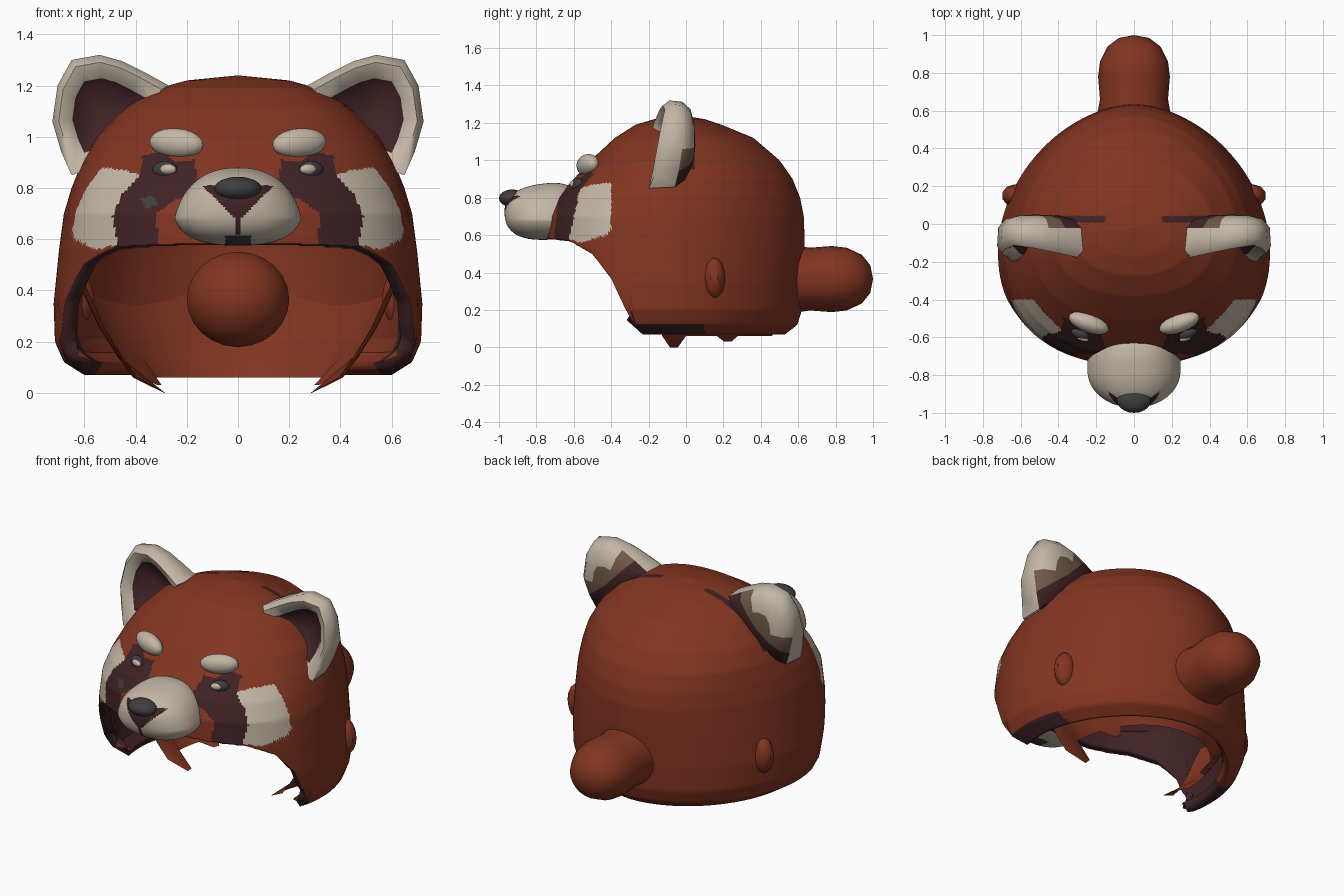
import bpy, bmesh, math
from mathutils import Vector, Matrix

if "Cube" in bpy.data.objects:
    bpy.data.objects.remove(bpy.data.objects["Cube"])


def mat(name, col):
    m = bpy.data.materials.new(name)
    m.diffuse_color = (*col, 1)
    m.use_nodes = True
    m.node_tree.nodes["Principled BSDF"].inputs["Base Color"].default_value = m.diffuse_color
    return m


RED = mat("rust red fur", (0.225, 0.035, 0.015))
CREAM = mat("cream fur", (0.55, 0.47, 0.38))
DARK = mat("dark brown fur", (0.050, 0.016, 0.018))
CHAR = mat("charcoal", (0.050, 0.047, 0.047))
TAUPE = mat("taupe fur", (0.16, 0.10, 0.066))
MATS = [RED, CREAM, DARK, CHAR, TAUPE]


def finish(name, bm, mats, angle=40):
    bmesh.ops.recalc_face_normals(bm, faces=bm.faces)
    me = bpy.data.meshes.new(name)
    bm.to_mesh(me)
    bm.free()
    ob = bpy.data.objects.new(name, me)
    bpy.context.collection.objects.link(ob)
    for m in mats:
        me.materials.append(m)
    bpy.ops.object.select_all(action='DESELECT')
    ob.select_set(True)
    bpy.context.view_layer.objects.active = ob
    bpy.ops.object.shade_smooth_by_angle(angle=math.radians(angle))
    return ob


def blob(name, loc, rad, mats, rz=0, ry=0, seg=20, rings=12):
    bm = bmesh.new()
    M = (Matrix.Translation(loc) @ Matrix.Rotation(rz, 4, 'Z') @ Matrix.Rotation(ry, 4, 'Y')
         @ Matrix.Diagonal((*rad, 1)))
    bmesh.ops.create_uvsphere(bm, u_segments=seg, v_segments=rings, radius=1, matrix=M)
    return finish(name, bm, mats)


def lerp_table(tab, x):
    for a, b in zip(tab, tab[1:]):
        if x <= b[0]:
            t = max(0, (x - a[0]) / (b[0] - a[0]))
            return [p + (q - p) * t for p, q in zip(a, b)]
    return list(tab[-1])


def inside(x, z, poly):
    hit = False
    for (x1, z1), (x2, z2) in zip(poly, poly[1:] + poly[:1]):
        if (z1 > z) != (z2 > z) and x < x1 + (z - z1) * (x2 - x1) / (z2 - z1):
            hit = not hit
    return hit


def loft(bm, rings):
    """Skin closed rings; a ring of one vertex is a pole."""
    for a, b in zip(rings, rings[1:]):
        n = max(len(a), len(b))
        for i in range(n):
            j = (i + 1) % n
            q = [a[i % len(a)], a[j % len(a)], b[j % len(b)], b[i % len(b)]]
            bm.faces.new(list(dict.fromkeys(q)))


# hood: z, half width, front y, back y, y of the widest point
PROFILE = [(1.24, 0, -.02, -.02, -.02), (1.22, .2, -.17, .1, -.04), (1.19, .31, -.27, .19, -.05),
           (1.12, .43, -.38, .36, -.05), (1.0, .55, -.51, .5, -.06), (.9, .61, -.6, .57, -.08),
           (.8, .65, -.69, .61, -.12), (.7, .68, -.74, .63, -.15), (.55, .70, -.75, .635, -.15),
           (.35, .72, -.74, .63, -.14), (.2, .715, -.72, .62, -.13), (.12, .68, -.7, .595, -.12),
           (.07, .6, -.62, .53, -.1)]
# lower edge of the hood in side view: y, z
EDGE = [(-.8, .59), (-.62, .57), (-.5, .5), (-.4, .37), (-.33, .22), (-.25, .07), (1, .07)]
path, d = [], 0
for k, row in enumerate(PROFILE):
    if k:
        d += math.hypot(row[0] - PROFILE[k - 1][0], row[1] - PROFILE[k - 1][1])
    path.append((d, *row))


def hood_point(s, a):
    _, z, w, yf, yb, ym = lerp_table(path, s)
    sx, cy = math.sin(a), math.cos(a)
    p = 2.3 if cy > 0 else 1.85          # fuller cheeks, slimmer back
    k = (abs(sx) ** p + abs(cy) ** p) ** (-1 / p)
    return Vector((w * k * sx, ym - k * cy * ((ym - yf) if cy > 0 else (yb - ym)), z))


N, ROWS = 320, 130
bm = bmesh.new()
ends = []
for i in range(N):
    a = 2 * math.pi * i / N
    s = 0.3
    while s < d:
        p = hood_point(s, a)
        if p.z <= lerp_table(EDGE, p.y)[1]:
            break
        s += 0.004
    ends.append(min(s, d))
rings = [[bm.verts.new(hood_point(0, 0))]]
for r in range(1, ROWS + 1):
    rings.append([bm.verts.new(hood_point(ends[i] * r / ROWS, 2 * math.pi * i / N))
                  for i in range(N)])
loft(bm, rings)
hood = finish("hood", bm, MATS, 50)
if hood.data.polygons[0].normal.z < 0:
    hood.data.flip_normals()
mod = hood.modifiers.new("thickness", 'SOLIDIFY')
mod.thickness, mod.offset, mod.material_offset_rim = 0.06, -1, 2
bpy.ops.object.modifier_apply(modifier=mod.name)

# face markings, drawn for the right half
CHEEK = [(.38, .85), (.44, .87), (.52, .88), (.6, .86), (.64, .78), (.66, .7), (.64, .6), (.55, .56),
         (.47, .58), (.49, .69), (.45, .78)]
BAND = [(.17, .91), (.25, .9), (.28, .94), (.37, .93), (.39, .85), (.46, .78), (.5, .69),
        (.48, .55), (.31, .55), (.32, .7), (.25, .75), (.15, .8)]
SPOT = [(-.38, .76), (-.33, .77), (-.31, .74), (-.36, .72)]
for f in hood.data.polygons:
    c, n = f.center, f.normal
    out = n.dot(c - Vector((0, -.05, .5))) > 0
    if f.material_index == 2:
        f.material_index = 2 if c.y < 0.1 else 0
    elif out:
        if c.y < -.3:
            x = abs(c.x)
            f.material_index = (3 if inside(c.x, c.z, SPOT) else
                                1 if inside(x, c.z, CHEEK) and c.y < -.4 else
                                2 if inside(x, c.z, BAND) else 0)
        if c.z < .13 and c.y < .1:
            f.material_index = 2
        if c.z > .95 and abs(c.y - .025) < .018 and abs(c.x) > .15:
            f.material_index = 2
    elif c.y < .05:
        f.material_index = 2

# muzzle, a blunt box-like ball with nose patch and mouth line
bm = bmesh.new()
bmesh.ops.create_uvsphere(bm, u_segments=128, v_segments=96, radius=1)
for v in bm.verts:
    x, y, z = v.co
    k = (abs(x) ** 2.5 + abs(y) ** 2.5 + abs(z) ** 2.5) ** (-1 / 2.5)
    x, y, z = x * k, y * k, z * k
    taper = 1 - .24 * max(-.3, z) - .15 * max(0, -y) ** 2
    v.co = (x * .235 * taper, -.765 + y * .205, .725 + z * .15 + .025 * y * max(z, 0))
for f in bm.faces:
    c = f.calc_center_median()
    x = abs(c.x)
    if c.y < -.8:
        if .68 < c.z < .81 and x < .1 * (c.z - .67) / .1:
            f.material_index = 1
        elif .62 < c.z < .7 and x < .009:
            f.material_index = 1
        elif c.z < .615 and x < .05:
            f.material_index = 2
finish("muzzle", bm, [CREAM, DARK, CHAR])
blob("nose", (0, -.93, .797), (.092, .07, .047), [CHAR])

# tail stub, turned about the y axis and passing through the back wall
bm = bmesh.new()
rings = []
for y, r in [(1, 0), (.985, .08), (.94, .14), (.86, .18), (.78, .19), (.66, .18), (.55, .2),
             (.47, .2), (.4, .17), (.35, .12), (.32, .06), (.31, 0)]:
    rings.append([bm.verts.new((r * math.cos(t * math.pi / 12), y,
                                .365 + r * .93 * math.sin(t * math.pi / 12)))
                  for t in range(24 if r else 1)])
loft(bm, rings)
finish("tail", bm, [RED])

# bowl-shaped lining inside the hood, open to the front, with a ragged lower edge
bm = bmesh.new()
rows = []
for z, rx, ry in [(.46, .64, .56), (.4, .61, .56), (.25, .54, .53), (.14, .47, .5), (.06, .41, .46)]:
    row = []
    for i in range(41):
        a = math.radians(-16 + 212 * i / 40)
        tip = min(i, 40 - i)
        drop = (.06 if tip in (1, 2) else .03 if tip in (8, 9) else 0) if z < .1 else 0
        row.append(bm.verts.new(((rx - 2 * drop) * math.cos(a), ry * math.sin(a), z - drop)))
    rows.append(row)
for a, b in zip(rows, rows[1:]):
    for i in range(40):
        bm.faces.new((a[i], a[i + 1], b[i + 1], b[i]))
finish("lining", bm, [RED])

# ear outline in front view, and rings from cup centre over the rim to the back
EAR = [(.27, 1.2), (.36, 1.25), (.45, 1.295), (.54, 1.32), (.65, 1.30), (.705, 1.2), (.725, 1.06),
       (.69, .94), (.65, .85), (.56, .88), (.42, 1.0), (.3, 1.12)]
# scale, y, material of the band that starts here
EAR_RINGS = [(0, -.04, 2), (.45, -.045, 2), (.62, -.07, 1), (.68, -.09, 1), (.88, -.11, 1),
             (1, -.07, 1), (.97, -.02, 1), (.8, .025, 4), (.45, .045, 4), (0, .05, 4)]
for side, s in (("right", 1), ("left", -1)):
    bm = bmesh.new()
    rings = []
    for k, y, _ in EAR_RINGS:
        pts = []
        for x, z in (EAR if k else EAR[:1]):
            px, pz = .52 + (x - .52) * k, 1.08 + (z - 1.08) * k
            lean = .2 * math.hypot(px - .62, pz - 1.28) if y < -.04 else 0
            lean += .25 * max(0, 1.02 - pz) if y > -.08 else 0
            pts.append(bm.verts.new((s * px, y - lean, pz)))
        rings.append(pts)
    loft(bm, rings)
    bm.faces.ensure_lookup_table()
    for i, f in enumerate(bm.faces):
        m = EAR_RINGS[i // len(EAR)][2]
        c = f.calc_center_median()
        if i // len(EAR) >= 6:
            height = c.z + .85 * abs(c.x)
            m = 2 if height < 1.53 else 4 if height < 1.62 else 1
        f.material_index = m
    finish(side + "_ear", bm, MATS, 50)

    # brow tuft, eye with glint, side nub
    blob(side + "_brow", (s * .24, -.525, .975), (.112, .05, .058), [CREAM], rz=s * .35, ry=-s * .08)
    blob(side + "_eye", (s * .285, -.58, .87), (.052, .03, .035), [CHAR], rz=s * .4)
    blob(side + "_eye_glint", (s * .275, -.602, .873), (.036, .018, .02), [CREAM], rz=s * .4)
    blob(side + "_side_nub", (s * .63, .15, .37), (.07, .06, .11), [RED], seg=10, rings=8)
